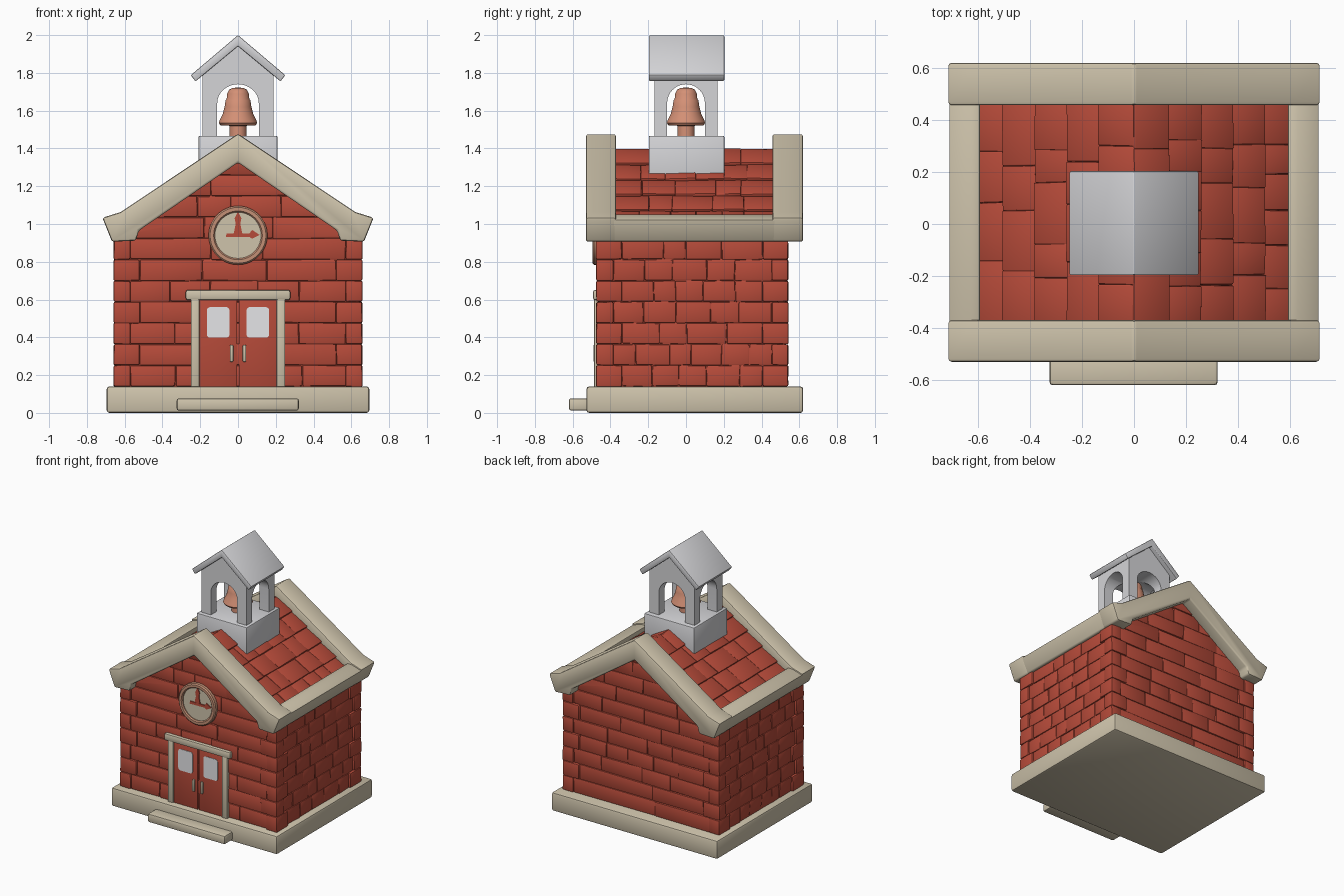
import bpy, bmesh, math, random
from mathutils import Matrix, Vector

if "Cube" in bpy.data.objects:
    bpy.data.objects.remove(bpy.data.objects["Cube"])

random.seed(4)


def material(name, rgb):
    m = bpy.data.materials.new(name)
    m.diffuse_color = (*rgb, 1)
    m.use_nodes = True
    m.node_tree.nodes["Principled BSDF"].inputs["Base Color"].default_value = m.diffuse_color
    return m


RED = material("brick red", (0.47, 0.070, 0.042))
STONE = material("cream stone", (0.62, 0.55, 0.41))
GREY = material("pale grey", (0.66, 0.66, 0.68))
WHITE = material("window white", (0.85, 0.85, 0.87))
COPPER = material("copper", (0.66, 0.28, 0.18))
RING = material("tan ring", (0.55, 0.28, 0.18))


def finish(name, bm, mat, bevel=0.0, recalc=True):
    if recalc:
        bmesh.ops.recalc_face_normals(bm, faces=bm.faces[:])
    me = bpy.data.meshes.new(name)
    bm.to_mesh(me)
    bm.free()
    ob = bpy.data.objects.new(name, me)
    bpy.context.collection.objects.link(ob)
    me.materials.append(mat)
    bpy.ops.object.select_all(action='DESELECT')
    bpy.context.view_layer.objects.active = ob
    ob.select_set(True)
    if bevel:
        md = ob.modifiers.new("bevel", 'BEVEL')
        md.width, md.segments, md.limit_method = bevel, 2, 'ANGLE'
        bpy.ops.object.modifier_apply(modifier=md.name)
    bpy.ops.object.shade_smooth_by_angle(angle=math.radians(40))
    return ob


def add_box(bm, lo, hi, jitter=0.0):
    lo, hi = Vector(lo), Vector(hi)
    mat = Matrix.Translation((lo + hi) / 2) @ Matrix.Diagonal((*(hi - lo), 1))
    verts = bmesh.ops.create_cube(bm, size=1, matrix=mat)["verts"]
    for v in verts:
        v.co += Vector([random.uniform(-jitter, jitter) for _ in range(3)])
    return verts


def box(name, lo, hi, mat, bevel=0.0):
    bm = bmesh.new()
    add_box(bm, lo, hi)
    return finish(name, bm, mat, bevel)


def prism(name, pts, y0, y1, mat, bevel=0.0, turn=False):
    """Extrude an (x, z) outline along y, or along x when turned."""
    bm = bmesh.new()
    f = bm.faces.new([bm.verts.new((x, y0, z)) for x, z in pts])
    ext = bmesh.ops.extrude_face_region(bm, geom=[f])["geom"]
    bmesh.ops.translate(bm, vec=(0, y1 - y0, 0),
                        verts=[g for g in ext if isinstance(g, bmesh.types.BMVert)])
    if turn:
        bm.transform(Matrix.Rotation(math.pi / 2, 4, 'Z'))
    return finish(name, bm, mat, bevel)


def mirrored(half):
    """Complete an outline given from x = 0 around the right side back to x = 0."""
    return half + [(-x, z) for x, z in reversed(half) if x > 0]


def lathe(name, profile, mat, matrix=Matrix(), steps=40):
    bm = bmesh.new()
    vs = [bm.verts.new((r, 0, z)) for r, z in profile]
    es = [bm.edges.new(p) for p in zip(vs, vs[1:])]
    bmesh.ops.spin(bm, geom=vs + es, cent=(0, 0, 0), axis=(0, 0, 1),
                   angle=2 * math.pi, steps=steps)
    bmesh.ops.remove_doubles(bm, verts=bm.verts[:], dist=1e-5)
    bm.transform(matrix)
    return finish(name, bm, mat)


def splits(a, b, smallest, largest):
    """Cut a span into random lengths."""
    n = max(1, round((b - a) / random.uniform(smallest, largest)))
    step = (b - a) / n
    inner = [a + step * (i + random.uniform(-0.2, 0.2)) for i in range(1, n)]
    cuts = [a] + inner + [b]
    return list(zip(cuts, cuts[1:]))


# foundation and step
box("foundation", (-0.695, -0.527, 0), (0.695, 0.62, 0.14), STONE, 0.014)
box("front_step", (-0.325, -0.62, 0.012), (0.322, -0.5, 0.077), STONE, 0.012)

# wall core behind the bricks
prism("wall_core", [(-0.64, 0.1), (0.64, 0.1), (0.64, 0.94), (0, 1.36), (-0.64, 0.94)],
      -0.457, 0.522, RED)

# brick walls with corner blocks, clipped to the gable slope
bm = bmesh.new()
ROW = 0.112
for i in range(11):
    z0, z1 = 0.14 + i * ROW, 0.14 + (i + 1) * ROW
    low = i < 7
    wide = i % 2
    qx, qf, qb = (0.52, -0.385, 0.455) if wide else (0.57, -0.34, 0.405)
    end = qx if low else 0.65
    for y0, y1, d in ((-0.466, -0.40, -1), (0.47, 0.531, 1)):
        for a, b in splits(-end, end, 0.22, 0.5):
            o = random.uniform(-0.003, 0.004) * d
            add_box(bm, (a, y0 + min(o, 0), z0), (b, y1 + max(o, 0), z1), 0.003)
    if low:
        for s in (-1, 1):
            xs = sorted((s * 0.57, s * 0.647))
            for a, b in splits(qf, qb, 0.11, 0.19):
                add_box(bm, (xs[0], a, z0), (xs[1], b, z1), 0.003)
            xs = sorted((s * qx, s * 0.658))
            add_box(bm, (xs[0], -0.476, z0), (xs[1], qf, z1), 0.002)
            add_box(bm, (xs[0], qb, z0), (xs[1], 0.541, z1), 0.002)
bmesh.ops.bevel(bm, geom=bm.edges[:], offset=0.008, segments=2, affect='EDGES', profile=0.5)
bmesh.ops.recalc_face_normals(bm, faces=bm.faces[:])
for s in (-1, 1):
    bmesh.ops.bisect_plane(bm, geom=bm.verts[:] + bm.edges[:] + bm.faces[:],
                           plane_co=(0, 0, 1.37), plane_no=(s * 0.555, 0, 0.832),
                           clear_outer=True)
finish("brick_walls", bm, RED, recalc=False)

# roof slab and tilted shingles
prism("roof_slab", mirrored([(0, 1.385), (0.62, 0.972), (0.62, 0.93), (0, 1.30)]),
      -0.42, 0.52, RED)
bm = bmesh.new()
tilt = math.atan2(0.4, 0.6)
ct, st = math.cos(tilt), math.sin(tilt)
for s in (-1, 1):
    for i in range(5):
        u0, u1 = i * 0.148, (i + 1) * 0.148 + 0.008
        for a, b in splits(-0.385, 0.47, 0.14, 0.24):
            for v in add_box(bm, (u0, a, -0.02), (u1, b, 0.0), 0.003):
                u, y, n = v.co
                n += 0.014 * (u - u0) / 0.148
                v.co = (s * (u * ct + n * st), y, 1.398 - u * st + n * ct)
bmesh.ops.bevel(bm, geom=bm.edges[:], offset=0.005, segments=2, affect='EDGES', profile=0.5)
finish("roof_shingles", bm, RED)

# stone gable trims with flared ends, and eaves joining them
gable = mirrored([(0, 1.478), (0.622, 1.063), (0.718, 1.033), (0.667, 0.906),
                  (0.54, 0.912), (0.525, 0.965), (0, 1.325)])
prism("front_gable_trim", gable, -0.53, -0.37, STONE, 0.012)
prism("back_gable_trim", gable, 0.457, 0.62, STONE, 0.012)
for s, side in ((-1, "left"), (1, "right")):
    prism(side + "_eave", [(s * x, z) for x, z in
          [(0.592, 1.05), (0.63, 1.05), (0.714, 1.024), (0.665, 0.907), (0.592, 0.91)]],
          -0.5, 0.6, STONE, 0.01)

# double door with windows and handles
for s, side in ((-1, "left"), (1, "right")):
    x0, x1 = sorted((s * 0.004, s * 0.205))
    box(side + "_door", (x0, -0.477, 0.13), (x1, -0.44, 0.605), RED, 0.003)
    pts = []
    for k, (cx, cz) in enumerate([(0.147, 0.542), (0.063, 0.542), (0.063, 0.416), (0.147, 0.416)]):
        for j in range(5):
            t = math.pi / 2 * (k + j / 4)
            pts.append((s * (cx + 0.018 * math.cos(t)), cz + 0.018 * math.sin(t)))
    prism(side + "_door_window", pts, -0.480, -0.474, WHITE)
    x0, x1 = sorted((s * 0.025, s * 0.043))
    box(side + "_door_handle", (x0, -0.491, 0.27), (x1, -0.47, 0.36), STONE, 0.006)
    x0, x1 = sorted((s * 0.203, s * 0.25))
    box(side + "_door_post", (x0, -0.488, 0.13), (x1, -0.44, 0.61), STONE, 0.008)
box("door_lintel", (-0.277, -0.492, 0.598), (0.277, -0.44, 0.65), STONE, 0.01)

# clock
at = Matrix.Translation((0, -0.472, 0.94)) @ Matrix.Rotation(math.pi / 2, 4, 'X')
lathe("clock_ring", [(0.122, -0.01), (0.122, 0.016), (0.129, 0.024), (0.148, 0.024),
                     (0.156, 0.016), (0.156, -0.01), (0.122, -0.01)], RING, at)
lathe("clock_face", [(0, 0.009), (0.13, 0.009), (0.13, -0.01), (0, -0.01)], STONE, at)
prism("clock_minute_hand", [(-0.025, 0.94), (-0.012, 1.0), (-0.018, 1.03), (0, 1.065),
                            (0.018, 1.03), (0.012, 1.0), (0.025, 0.94)], -0.487, -0.479, RED)
prism("clock_hour_hand", [(-0.065, 0.93), (-0.06, 0.95), (0.06, 0.95), (0.075, 0.968),
                          (0.115, 0.942), (0.075, 0.922), (0.06, 0.932)], -0.488, -0.479, RED)

# belfry base, arched frame and gabled roof
box("belfry_base", (-0.21, -0.197, 1.2), (0.21, 0.203, 1.467), GREY, 0.008)
frame = prism("belfry_frame", mirrored([(0, 1.45), (0.188, 1.45), (0.188, 1.80), (0, 1.96)]),
              -0.167, 0.167, GREY)
for half, turn in ((0.11, False), (0.1, True)):
    arch = [(-half, 1.40), (half, 1.40)]
    arch += [(half * math.cos(math.pi * k / 16), 1.64 + 0.1 * math.sin(math.pi * k / 16))
             for k in range(17)]
    cutter = prism("arch_cutter", arch, -0.4, 0.4, GREY, turn=turn)
    cutter.hide_render = True
    md = frame.modifiers.new("arch", 'BOOLEAN')
    md.object, md.operation = cutter, 'DIFFERENCE'
    bpy.context.view_layer.objects.active = frame
    bpy.ops.object.modifier_apply(modifier=md.name)
    bpy.data.objects.remove(cutter)
bpy.ops.object.select_all(action='DESELECT')
frame.select_set(True)
bpy.ops.object.shade_smooth_by_angle(angle=math.radians(40))
prism("belfry_roof", mirrored([(0, 2.0), (0.25, 1.788), (0.225, 1.755), (0, 1.942)]),
      -0.197, 0.203, GREY, 0.006)

# bell on its pedestal
lathe("bell", [(0, 1.45), (0.045, 1.45), (0.045, 1.52), (0.092, 1.522), (0.102, 1.535),
               (0.096, 1.552), (0.08, 1.585), (0.071, 1.62), (0.066, 1.655), (0.06, 1.662),
               (0.058, 1.69), (0.048, 1.71), (0.028, 1.72), (0, 1.723)], COPPER)
